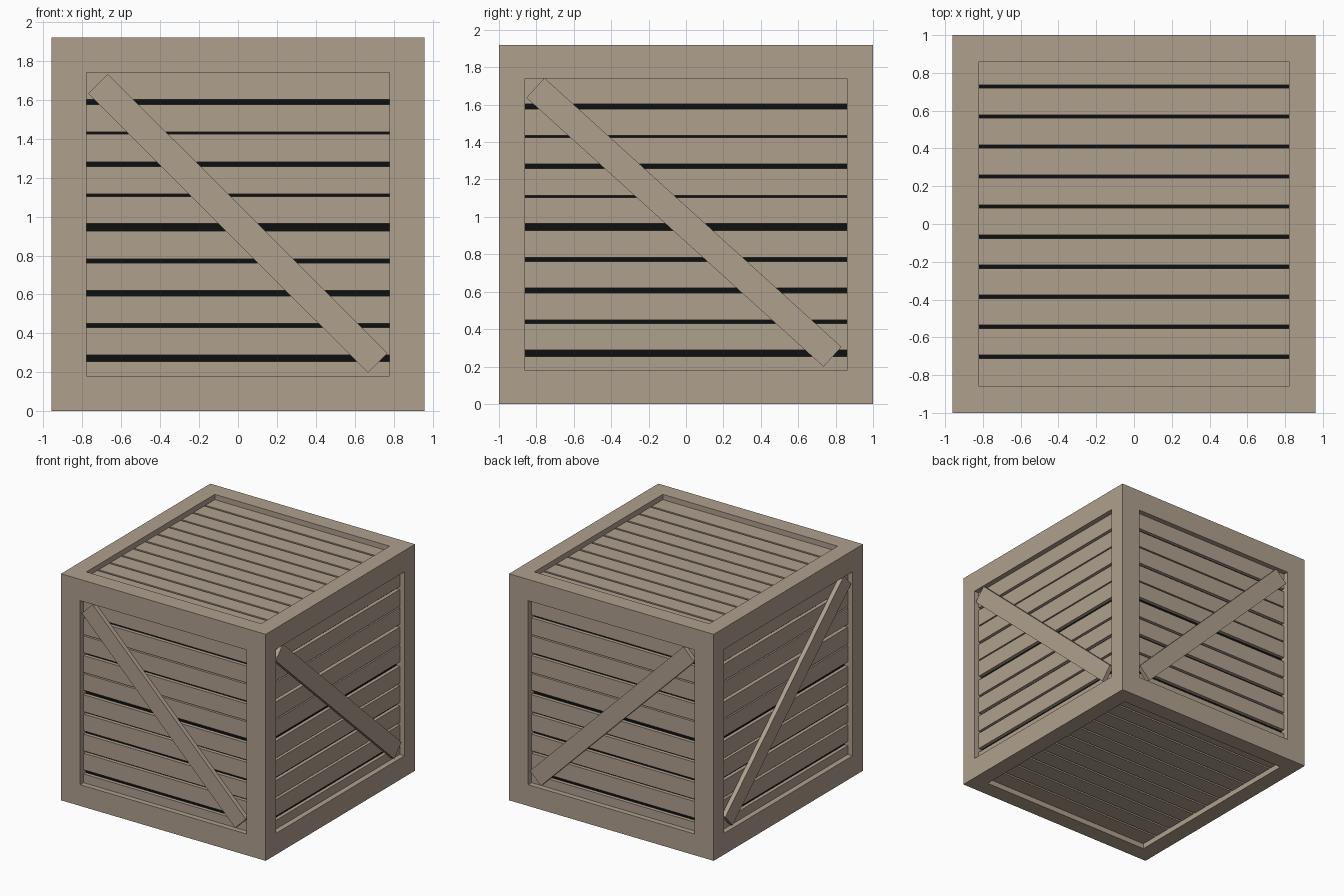
import bpy, math
from mathutils import Matrix

if "Cube" in bpy.data.objects:
    bpy.data.objects.remove(bpy.data.objects["Cube"])

X, Y, Z = 0.96, 1.0, 1.92          # outer half width, half depth, height
RECESS, THICK = 0.045, 0.03        # slat recess and slat thickness


def material(name, rgb):
    m = bpy.data.materials.new(name)
    m.diffuse_color = (*rgb, 1)
    m.use_nodes = True
    m.node_tree.nodes["Principled BSDF"].inputs["Base Color"].default_value = m.diffuse_color
    return m


wood = material("wood", (0.43, 0.35, 0.27))
dark = material("dark", (0.004, 0.005, 0.005))


def box(name, x, y, z, mat=wood):
    """Box from (min, max) ranges."""
    c = [(r[0] + r[1]) / 2 for r in (x, y, z)]
    s = [abs(r[1] - r[0]) for r in (x, y, z)]
    bpy.ops.mesh.primitive_cube_add(size=1, location=c)
    ob = bpy.context.object
    ob.name = name
    ob.data.transform(Matrix.Diagonal((*s, 1)))
    ob.data.materials.append(mat)
    return ob


def span(sign, a, b):
    return (sign * a, sign * b)


def slat_ranges(lo, hi, gaps):
    """Ranges of the boards left between (centre, width) gaps."""
    edges = [lo]
    for c, w in gaps:
        edges += [c - w / 2, c + w / 2]
    edges.append(hi)
    return list(zip(edges[0::2], edges[1::2]))


def brace(name, start, end, depth, along_x):
    """Diagonal board between two points of a side face."""
    du, dz = end[0] - start[0], end[1] - start[1]
    mid_u, mid_z = (start[0] + end[0]) / 2, (start[1] + end[1]) / 2
    length, angle = math.hypot(du, dz), math.atan2(dz, du)
    t, w = 0.037, 0.143
    if along_x:
        ob = box(name, (-length / 2, length / 2), (-t / 2, t / 2), (-w / 2, w / 2))
        ob.rotation_euler = (0, -angle, 0)
        ob.location = (mid_u, depth, mid_z)
    else:
        ob = box(name, (-t / 2, t / 2), (-length / 2, length / 2), (-w / 2, w / 2))
        ob.rotation_euler = (angle, 0, 0)
        ob.location = (depth, mid_u, mid_z)


# Frame: corner posts and rails
for sx in (-1, 1):
    for sy in (-1, 1):
        box("corner_post", span(sx, 0.78, X), span(sy, 0.86, Y), (0, Z))
for s in (-1, 1):
    for z in ((0, 0.18), (1.74, Z)):
        box("long_rail", (-0.78, 0.78), span(s, 0.86, Y), z)
        box("side_rail", span(s, 0.82, X), (-0.86, 0.86), z)

# Side slats, the gaps vary in width
side_gaps = [(0.272, 0.035), (0.44, 0.02), (0.606, 0.028), (0.772, 0.02), (0.945, 0.038),
             (1.11, 0.011), (1.27, 0.024), (1.43, 0.011), (1.59, 0.025)]
for z in slat_ranges(0.16, 1.76, side_gaps):
    for s in (-1, 1):
        box("wall_slat", (-0.8, 0.8), span(s, Y - RECESS, Y - RECESS - THICK), z)
        box("end_slat", span(s, X - RECESS, X - RECESS - THICK), (-0.88, 0.88), z)

# Lid and floor slats
lid_gaps = [(-0.703 + 0.159 * i, 0.017) for i in range(10)]
for y in slat_ranges(-0.88, 0.88, lid_gaps):
    box("lid_slat", (-0.84, 0.84), y, (Z - RECESS - THICK, Z - RECESS))
    box("floor_slat", (-0.84, 0.84), y, (RECESS, RECESS + THICK))

# Dark core behind the gaps
d = RECESS + THICK
box("dark_core", (-X + d, X - d), (-Y + d, Y - d), (d, Z - d), dark)

# Diagonal braces, mirrored on opposite sides
for s in (-1, 1):
    brace("wall_brace", (-0.72, 1.683), (0.718, 0.248), s * (Y - 0.027), True)
    brace("end_brace", (-0.805, 1.69), (0.783, 0.252), s * (X - 0.027), False)
